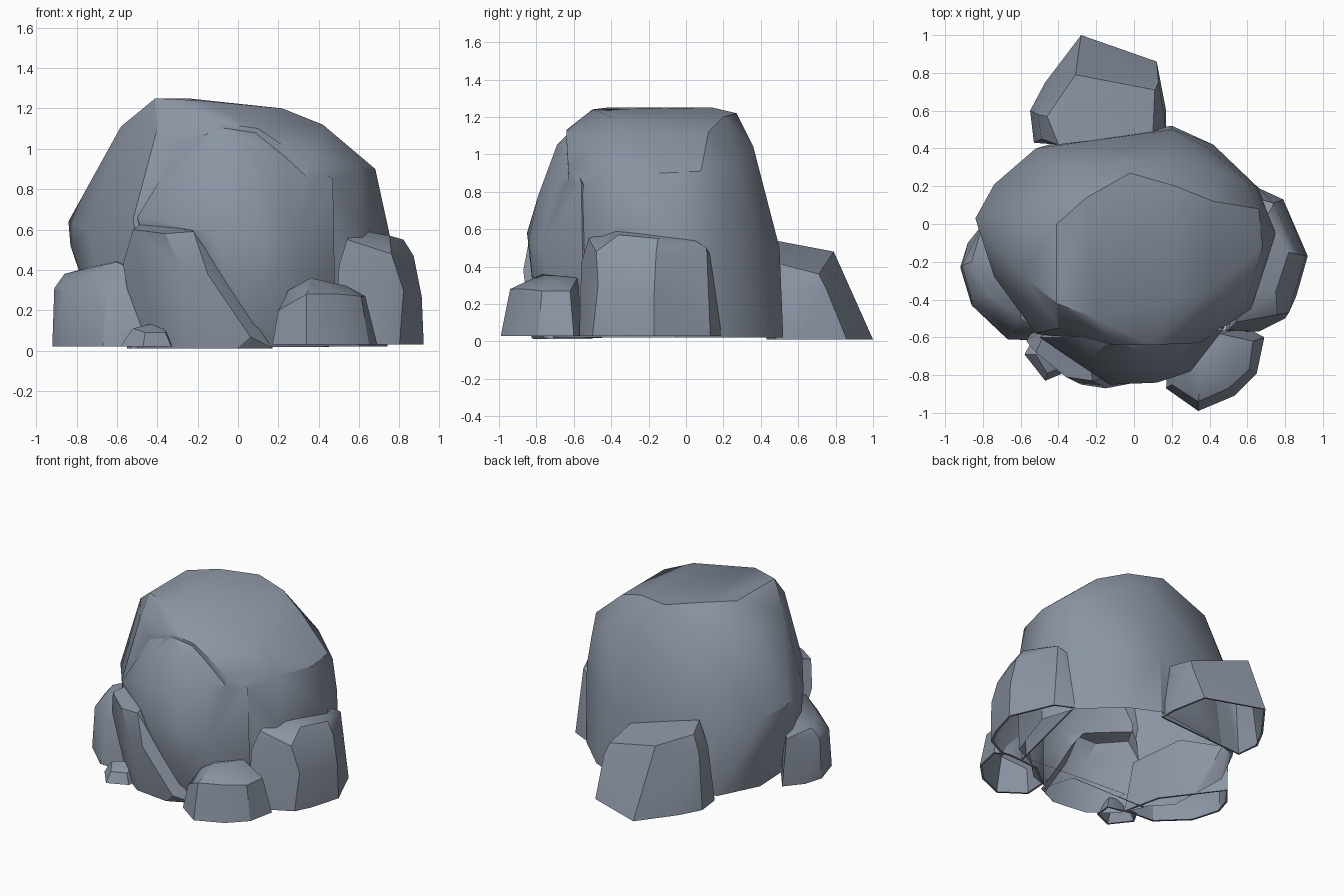
import bpy, bmesh, math

stone = bpy.data.materials.new("slate grey stone")
stone.diffuse_color = (0.26, 0.30, 0.37, 1)


def open_under(ob, z, rim):
    """Remove the underside, leaving a narrow rim, and shade with crisp edges."""
    bm = bmesh.new()
    bm.from_mesh(ob.data)
    under = [f for f in bm.faces if f.normal.z < -0.8 and all(v.co.z < z + 0.02 for v in f.verts)]
    if rim:
        bmesh.ops.inset_region(bm, faces=under, thickness=rim)
    bmesh.ops.delete(bm, geom=under, context='FACES')
    bm.to_mesh(ob.data)
    bm.free()
    bpy.ops.object.select_all(action='DESELECT')
    ob.select_set(True)
    bpy.context.view_layer.objects.active = ob
    bpy.ops.object.shade_smooth_by_angle(angle=math.radians(32))


def rock(name, points, base, z=0.02, opened=True):
    """Chiselled convex stone: hull of corner points plus a base outline."""
    bm = bmesh.new()
    for p in points:
        bm.verts.new(p)
    for x, y in base:
        bm.verts.new((x, y, z))
    res = bmesh.ops.convex_hull(bm, input=bm.verts)
    junk = {e for e in res["geom_interior"] + res["geom_unused"] if isinstance(e, bmesh.types.BMVert)}
    bmesh.ops.delete(bm, geom=list(junk), context='VERTS')
    bmesh.ops.recalc_face_normals(bm, faces=bm.faces)
    bmesh.ops.dissolve_limit(bm, angle_limit=math.radians(4), verts=bm.verts, edges=bm.edges)
    me = bpy.data.meshes.new(name)
    bm.to_mesh(me)
    bm.free()
    me.materials.append(stone)
    ob = bpy.data.objects.new(name, me)
    bpy.context.collection.objects.link(ob)
    if opened:
        open_under(ob, z, 0.015)
    return ob


# large central boulder with a sloping cap
main = rock("main_boulder", [
    (-0.41, -0.42, 1.25), (-0.41, 0.0, 1.25), (-0.25, 0.14, 1.25), (-0.02, 0.27, 1.22),
    (-0.2, -0.5, 1.24), (0.22, -0.4, 1.2), (0.22, 0.2, 1.2), (0.42, -0.35, 1.12),
    (0.42, 0.12, 1.12), (0.66, 0.08, 0.91), (0.68, -0.12, 0.9), (0.6, -0.4, 0.91),
    (0.35, -0.63, 0.93), (0.1, -0.64, 1.1), (-0.1, -0.64, 1.13),
    (-0.58, -0.28, 1.11), (-0.57, 0.02, 1.08), (-0.4, -0.55, 1.1), (-0.35, 0.3, 1.05),
    (0.2, 0.36, 1.04), (0.45, 0.27, 0.95), (0.6, 0.22, 0.8), (0.65, 0.2, 0.58),
    (-0.84, 0.03, 0.64), (-0.83, 0.0, 0.52), (-0.74, 0.21, 0.55), (-0.52, 0.4, 0.5),
    (-0.74, -0.28, 0.6), (-0.52, -0.58, 0.65), (0.75, -0.05, 0.58), (0.62, -0.45, 0.6),
    (0.2, 0.5, 0.5), (0.4, 0.4, 0.5),
], [(-0.66, 0.1), (-0.52, 0.38), (-0.38, 0.44), (0.2, 0.52), (0.42, 0.42), (0.66, 0.19),
    (0.74, -0.05), (0.6, -0.45), (0.3, -0.6), (-0.4, -0.6), (-0.64, -0.35)], opened=False)

# tall slab leaning on the front face
slab = rock("front_slab", [
    (-0.1, -0.62, 1.12), (0.1, -0.62, 1.09), (-0.28, -0.6, 1.02), (0.04, -0.69, 1.05),
    (-0.22, -0.7, 0.96), (0.24, -0.68, 0.87), (0.47, -0.56, 0.85), (0.48, -0.55, 0.3),
    (-0.5, -0.6, 0.66), (-0.2, -0.78, 0.78), (0.05, -0.79, 0.78), (-0.13, -0.85, 0.58),
    (0.12, -0.84, 0.55), (0.3, -0.78, 0.5), (0.12, -0.82, 0.3), (-0.1, -0.4, 0.9),
    (0.35, -0.4, 0.7),
], [(0.05, -0.74), (0.3, -0.66), (0.45, -0.5), (-0.25, -0.65), (-0.3, -0.45)], 0.017, False)

# lower wedge braced against the slab
wedge = rock("front_wedge", [
    (-0.52, -0.68, 0.6), (-0.46, -0.55, 0.64), (-0.22, -0.83, 0.59), (-0.25, -0.6, 0.62),
    (-0.57, -0.62, 0.43), (-0.36, -0.81, 0.58), (-0.15, -0.87, 0.38), (-0.28, -0.85, 0.4),
    (0.06, -0.83, 0.07),
], [(0.17, -0.74), (0.0, -0.82), (-0.25, -0.79), (-0.42, -0.66), (-0.5, -0.5), (0.1, -0.5)],
    0.012, False)

# fuse the slab and wedge into the boulder as one hollow shell
bpy.context.view_layer.objects.active = main
for part in (slab, wedge):
    mod = main.modifiers.new("fuse", 'BOOLEAN')
    mod.operation = 'UNION'
    mod.solver = 'EXACT'
    mod.object = part
    bpy.ops.object.modifier_apply(modifier=mod.name)
    bpy.data.objects.remove(part)
open_under(main, 0.02, 0)

# stones around the foot
rock("left_stone", [
    (-0.91, -0.22, 0.31), (-0.86, -0.2, 0.38), (-0.86, -0.4, 0.3), (-0.76, -0.38, 0.39),
    (-0.65, -0.57, 0.31), (-0.6, -0.5, 0.44), (-0.48, -0.58, 0.38), (-0.8, 0.0, 0.36),
    (-0.6, -0.25, 0.45),
], [(-0.92, -0.23), (-0.88, -0.1), (-0.78, 0.02), (-0.86, -0.43), (-0.67, -0.61),
    (-0.44, -0.62), (-0.5, -0.35)])

rock("right_stone", [
    (0.54, -0.52, 0.55), (0.58, -0.38, 0.6), (0.75, -0.36, 0.57), (0.82, -0.15, 0.55),
    (0.7, 0.03, 0.55), (0.87, -0.16, 0.47), (0.76, -0.48, 0.48), (0.74, 0.11, 0.5),
    (0.64, 0.14, 0.44), (0.5, -0.56, 0.42), (0.91, -0.17, 0.27), (0.82, -0.47, 0.3),
], [(0.92, -0.17), (0.79, 0.13), (0.66, 0.19), (0.86, -0.38), (0.8, -0.5), (0.66, -0.57),
    (0.48, -0.57)], 0.03)

rock("front_right_stone", [
    (0.36, -0.77, 0.36), (0.25, -0.77, 0.3), (0.54, -0.7, 0.32), (0.34, -0.94, 0.28),
    (0.2, -0.85, 0.2), (0.5, -0.87, 0.28), (0.61, -0.77, 0.27), (0.63, -0.62, 0.27),
    (0.45, -0.58, 0.34), (0.25, -0.62, 0.3),
], [(0.34, -0.99), (0.17, -0.87), (0.18, -0.7), (0.53, -0.91), (0.65, -0.79), (0.69, -0.6),
    (0.6, -0.55), (0.35, -0.57)], 0.03)

rock("small_pebble", [
    (-0.52, -0.69, 0.11), (-0.44, -0.68, 0.13), (-0.46, -0.79, 0.09), (-0.36, -0.75, 0.09),
    (-0.36, -0.68, 0.12), (-0.55, -0.69, 0.07),
], [(-0.58, -0.69), (-0.47, -0.83), (-0.33, -0.77), (-0.53, -0.6), (-0.32, -0.65)])

rock("back_stone", [
    (-0.46, 0.57, 0.52), (-0.4, 0.42, 0.55), (-0.31, 0.79, 0.48), (-0.3, 0.82, 0.41),
    (0.11, 0.71, 0.36), (0.16, 0.58, 0.3), (0.1, 0.48, 0.42), (-0.51, 0.58, 0.4),
    (-0.49, 0.45, 0.4), (0.13, 0.75, 0.28),
], [(-0.28, 1.0), (0.12, 0.86), (0.17, 0.6), (0.17, 0.48), (-0.55, 0.6), (-0.47, 0.75),
    (-0.53, 0.43)], 0.01)
